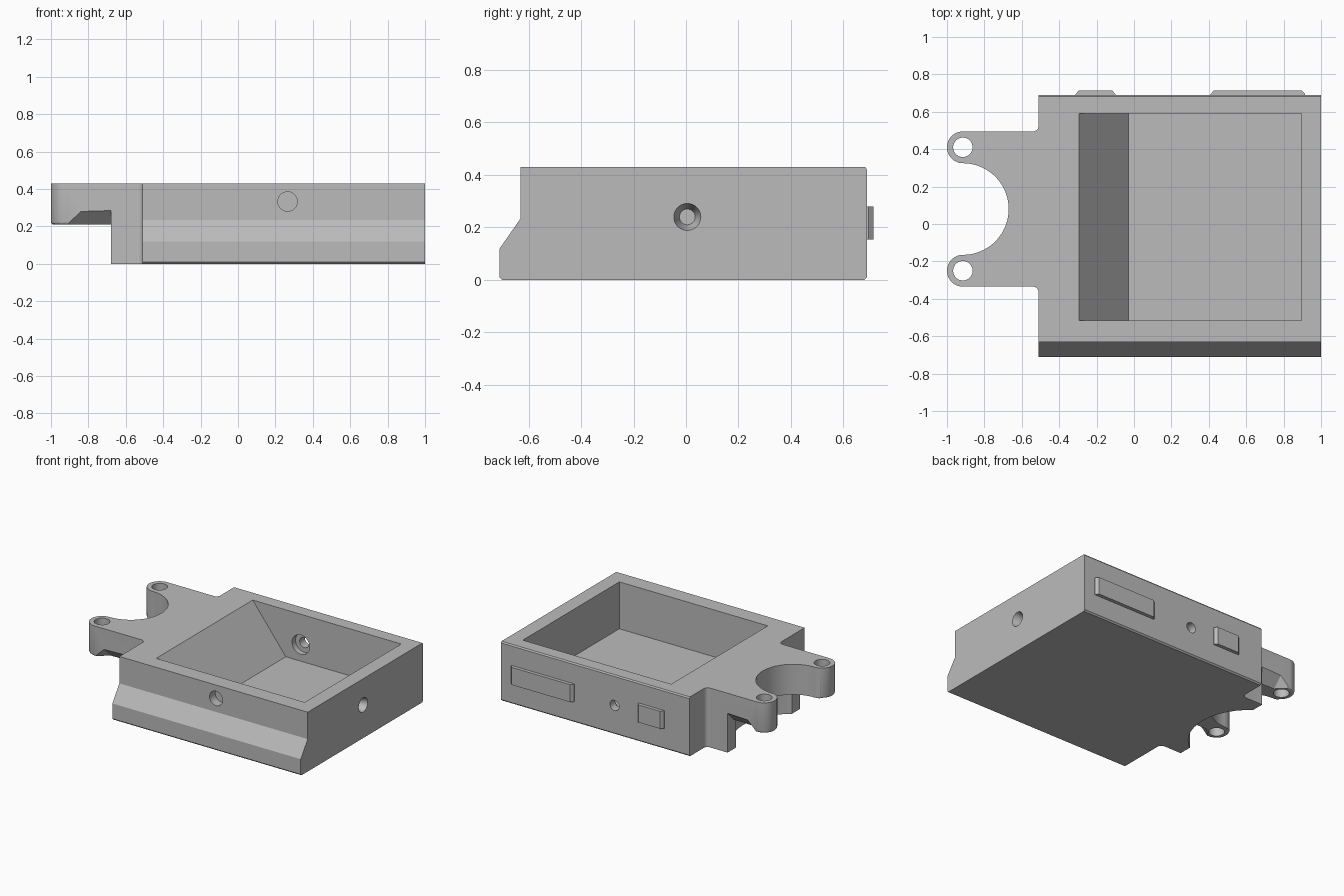
import bpy, bmesh, math
from mathutils import Vector

cube = bpy.data.objects.get("Cube")
if cube:
    bpy.data.objects.remove(cube, do_unlink=True)

grey = bpy.data.materials.new("plain_grey")
grey.use_nodes = True
colour = (0.5, 0.5, 0.5, 1)
grey.diffuse_color = colour
grey.node_tree.nodes["Principled BSDF"].inputs["Base Color"].default_value = colour


def finish(name, bm):
    bmesh.ops.recalc_face_normals(bm, faces=bm.faces)
    mesh = bpy.data.meshes.new(name)
    bm.to_mesh(mesh)
    bm.free()
    mesh.materials.append(grey)
    ob = bpy.data.objects.new(name, mesh)
    bpy.context.collection.objects.link(ob)
    return ob


def prism(name, points, axis, lo, hi):
    """Extrude a 2D outline along an axis."""
    place = {"x": lambda a, b: (lo, a, b), "y": lambda a, b: (a, lo, b),
             "z": lambda a, b: (a, b, lo)}[axis]
    step = Vector([(hi - lo) * (axis == k) for k in "xyz"])
    bm = bmesh.new()
    face = bm.faces.new([bm.verts.new(place(*p)) for p in points])
    out = bmesh.ops.extrude_face_region(bm, geom=[face])
    bmesh.ops.translate(bm, vec=step,
                        verts=[g for g in out["geom"] if isinstance(g, bmesh.types.BMVert)])
    return finish(name, bm)


def drill(name, start, end, r1, r2=None):
    """Round cutter between two points."""
    a, b = Vector(start), Vector(end)
    bm = bmesh.new()
    bmesh.ops.create_cone(bm, cap_ends=True, segments=48, radius1=r1,
                          radius2=r1 if r2 is None else r2, depth=(b - a).length)
    turn = (b - a).to_track_quat("Z", "Y").to_matrix()
    bmesh.ops.rotate(bm, verts=bm.verts, matrix=turn)
    bmesh.ops.translate(bm, verts=bm.verts, vec=(a + b) / 2)
    return finish(name, bm)


def combine(target, other, operation="DIFFERENCE"):
    other.hide_render = True
    mod = target.modifiers.new("shape", "BOOLEAN")
    mod.operation, mod.solver, mod.object = operation, "EXACT", other
    bpy.context.view_layer.objects.active = target
    bpy.ops.object.modifier_apply(modifier=mod.name)
    bpy.data.objects.remove(other, do_unlink=True)


def arc(cx, cy, r, start, end, n):
    angles = [math.radians(start + (end - start) * i / n) for i in range(n + 1)]
    return [(cx + r * math.cos(t), cy + r * math.sin(t)) for t in angles]


TOP, LUG_X, MID_Y, LUG_Z = 0.43, -0.915, 0.08, 0.21

# Main housing with slanted front ledge and softened lower and rear edges
housing = prism("housing", [(-0.7, 0), (0.68, 0), (0.69, 0.01), (0.69, 0.42), (0.683, TOP),
                            (-0.63, TOP), (-0.63, 0.235), (-0.71, 0.12), (-0.71, 0.01)],
                "x", -0.51, 1)

# Forked bracket outline: fillet, lug, round bay, lug, fillet
outline = [(-0.4, 0.525)] + arc(-0.54, 0.525, 0.03, 0, -90, 8)
outline += arc(LUG_X, 0.41, 0.085, 90, 270, 24)
outline += arc(LUG_X, MID_Y, 0.245, 90, -90, 40)[1:-1]
outline += arc(LUG_X, -0.25, 0.085, 90, 270, 24)
outline += arc(-0.54, -0.365, 0.03, 90, 0, 8) + [(-0.4, -0.365)]
bracket = prism("bracket", outline, "z", 0, TOP)

# Clear the space below the lugs and widen the bay there
combine(bracket, prism("lug_clearance", [(-1.2, -0.6), (-0.68, -0.6), (-0.68, 0.8), (-1.2, 0.8)],
                       "z", -0.1, LUG_Z))
combine(bracket, drill("bay_clearance", (LUG_X, MID_Y, -0.1), (LUG_X, MID_Y, LUG_Z), 0.398))

# Soften the outer lower edges of the lugs
bm = bmesh.new()
bm.from_mesh(bracket.data)
rim = []
for e in bm.edges:
    m = (e.verts[0].co + e.verts[1].co) / 2
    side = any(abs(f.normal.z) < 0.1 for f in e.link_faces)
    flat = all(abs(v.co.z - LUG_Z) < 0.001 for v in e.verts)
    if flat and side and m.x < -0.69 and math.hypot(m.x - LUG_X, m.y - MID_Y) > 0.26:
        rim.append(e)
bmesh.ops.bevel(bm, geom=rim, offset=0.014, segments=3, affect="EDGES", profile=0.5)
bm.to_mesh(bracket.data)
bm.free()

# Tapered undercuts on the outside of each lug, then the screw holes
for edge, out, hole in ((0.495, 1, 0.41), (-0.335, -1, -0.25)):
    bm = bmesh.new()
    for x, size in ((-0.68, 0.075), (-0.84, 0.07), (-0.91, 0.004)):
        for dy, dz in ((0.01, size + 0.01), (0.01, -0.01), (-size - 0.01, -0.01)):
            bm.verts.new((x, edge + out * dy, LUG_Z + dz))
    bmesh.ops.convex_hull(bm, input=bm.verts)
    combine(bracket, finish("lug_undercut", bm))
    combine(bracket, drill("lug_hole", (LUG_X, hole, 0.1), (LUG_X, hole, 0.5), 0.052))
combine(housing, bracket, "UNION")

# Open pocket with one sloping wall
combine(housing, prism("pocket", [(-0.373, 0.53), (0.895, 0.53), (0.895, 0.09), (-0.03, 0.09)],
                       "y", -0.515, 0.59))

# Blind holes in front and side, stepped through hole in the back wall
combine(housing, drill("front_hole", (0.265, -0.7, 0.333), (0.265, -0.565, 0.333), 0.052))
combine(housing, drill("side_hole", (0.93, 0.005, 0.24), (1.002, 0.005, 0.24), 0.03, 0.052))
combine(housing, drill("back_hole", (0.09, 0.5, 0.21), (0.09, 0.8, 0.21), 0.037))
combine(housing, drill("back_recess", (0.09, 0.5, 0.21), (0.09, 0.63, 0.21), 0.07))

# Raised pads on the back with tapered ends
pads = [prism(name, [(a, 0.685), (b, 0.685), (b, 0.695), (b - 0.018, 0.715),
                     (a + 0.018, 0.715), (a, 0.695)], "z", 0.153, 0.28)
        for name, a, b in (("small_back_pad", -0.312, -0.1), ("large_back_pad", 0.41, 0.915))]

bpy.ops.object.select_all(action="DESELECT")
for ob in [housing] + pads:
    ob.select_set(True)
bpy.context.view_layer.objects.active = housing
bpy.ops.object.shade_smooth_by_angle(angle=math.radians(30))
